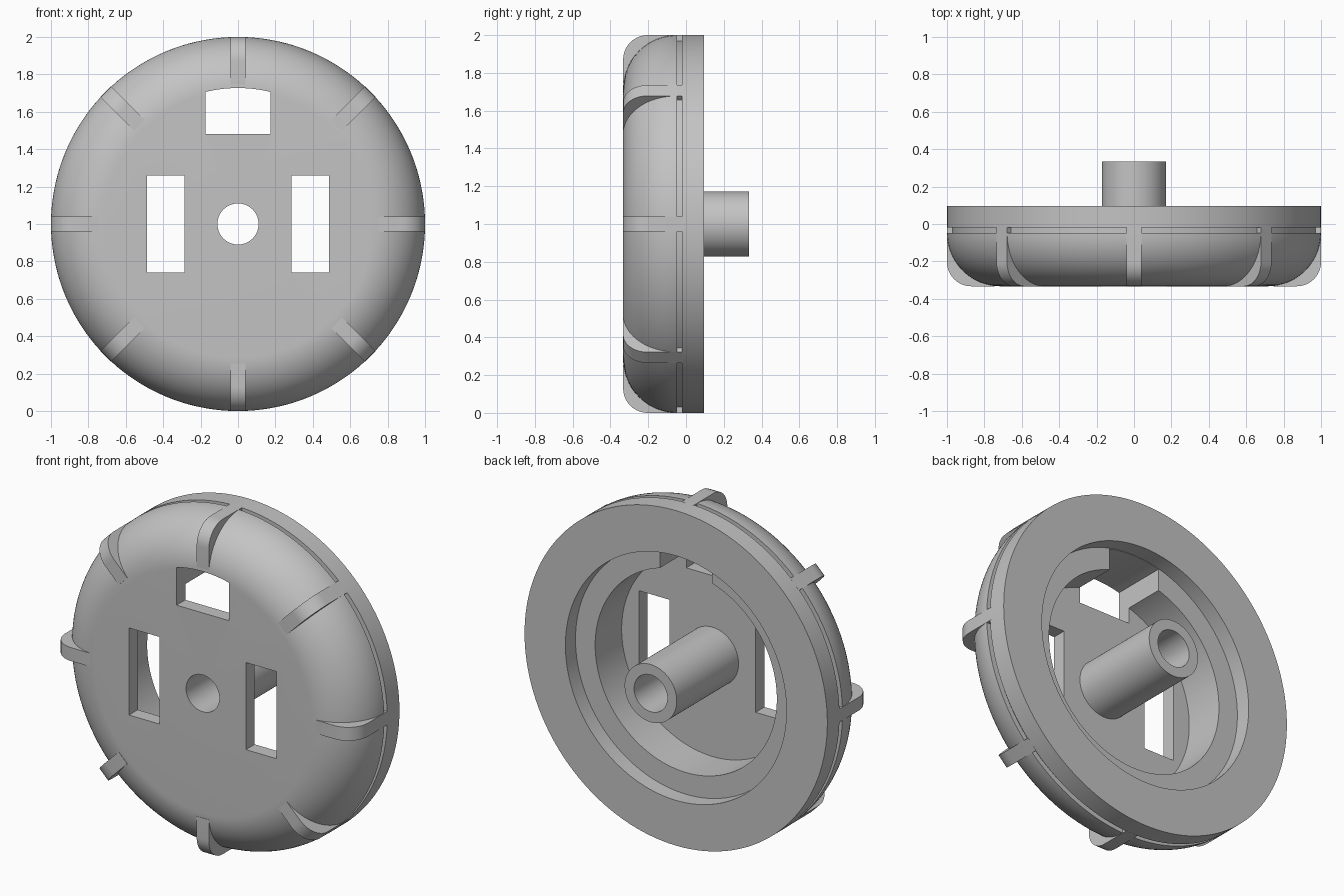
import bpy, bmesh, math
from mathutils import Matrix, Vector

if "Cube" in bpy.data.objects:
    bpy.data.objects.remove(bpy.data.objects["Cube"], do_unlink=True)

CENTRE = Vector((0, 0, 1))
SEGMENTS = 144
FRONT, BACK = -0.333, 0.095

grey = bpy.data.materials.new("plain grey")
grey.use_nodes = True
colour = (0.55, 0.55, 0.55, 1)
grey.diffuse_color = colour
grey.node_tree.nodes["Principled BSDF"].inputs["Base Color"].default_value = colour


def finish(name, bm):
    bmesh.ops.recalc_face_normals(bm, faces=bm.faces[:])
    mesh = bpy.data.meshes.new(name)
    bm.to_mesh(mesh)
    bm.free()
    mesh.materials.append(grey)
    obj = bpy.data.objects.new(name, mesh)
    bpy.context.collection.objects.link(obj)
    return obj


def arc(cx, cy, radius, start, end, steps):
    angles = [math.radians(start + (end - start) * i / steps) for i in range(steps + 1)]
    return [(cx + radius * math.cos(a), cy + radius * math.sin(a)) for a in angles]


def lathe(name, profile):
    """Spin a closed (radius, y) profile around the wheel axle."""
    bm = bmesh.new()
    rings = []
    for i in range(SEGMENTS):
        a = math.tau * i / SEGMENTS
        rings.append([bm.verts.new((r * math.sin(a), y, 1 + r * math.cos(a)))
                      for r, y in profile])
    n = len(profile)
    for i, ring in enumerate(rings):
        after = rings[(i + 1) % SEGMENTS]
        for j in range(n):
            k = (j + 1) % n
            bm.faces.new((ring[j], ring[k], after[k], after[j]))
    return finish(name, bm)


def prism(name, points, direction):
    """Extrude a flat outline of 3D points along a direction."""
    bm = bmesh.new()
    face = bm.faces.new([bm.verts.new(p) for p in points])
    grown = bmesh.ops.extrude_face_region(bm, geom=[face])["geom"]
    bmesh.ops.translate(bm, vec=direction,
                        verts=[v for v in grown if isinstance(v, bmesh.types.BMVert)])
    return finish(name, bm)


def cut(target, cutter):
    mod = target.modifiers.new("cut", 'BOOLEAN')
    mod.operation = 'DIFFERENCE'
    mod.solver = 'EXACT'
    mod.object = cutter
    bpy.context.view_layer.objects.active = target
    bpy.ops.object.modifier_apply(modifier=mod.name)
    bpy.data.objects.remove(cutter, do_unlink=True)


# Wheel body: hollow stem, stepped cavity, rim groove and rounded front edge
round_r = 0.285
profile = [(0.11, -FRONT), (0.172, -FRONT), (0.172, -0.25), (0.6, -0.25),
           (0.6, 0), (0.73, 0), (0.73, BACK), (1, BACK),
           (1, -0.02), (0.97, -0.02), (0.97, FRONT + round_r)]
profile += arc(1 - round_r, FRONT + round_r, round_r, 0, -90, 20)
profile += [(0.11, FRONT)]
body = lathe("wheel_body", profile)

# Side windows through the front plate
for side in (-1, 1):
    outline = [(side * x, -0.5, z) for x, z in
               ((0.285, 0.74), (0.487, 0.74), (0.487, 1.26), (0.285, 1.26))]
    cut(body, prism("window_cutter", outline, (0, 0.4, 0)))

# Upper slot with a curved top, passing through the plate and the inner ledge
half, top_r = 0.173, 0.727
spread = math.degrees(math.asin(half / top_r))
outline = [(-half, 1.48), (half, 1.48)] + arc(0, 1, top_r, 90 - spread, 90 + spread, 16)
cut(body, prism("slot_cutter", [(x, -0.5, z) for x, z in outline], (0, 0.55, 0)))

# Eight cross ribs over the rounded edge, bridging the groove
width, corner = 0.08, 0.13
rib_outline = [(0.745, -0.015), (1, -0.015)]
rib_outline += arc(1 - corner, FRONT + corner, corner, 0, -90, 10)
rib_outline += [(0.745, FRONT)]
ribs = []
for i in range(8):
    turn = Matrix.Rotation(math.tau * i / 8, 3, 'Y')
    points = [CENTRE + turn @ Vector((-width / 2, y, r)) for r, y in rib_outline]
    ribs.append(prism(f"rib_{i + 1}", points, turn @ Vector((width, 0, 0))))

# Smooth the curved surfaces and keep the edges crisp
bpy.ops.object.select_all(action='DESELECT')
for obj in [body] + ribs:
    obj.select_set(True)
bpy.context.view_layer.objects.active = body
bpy.ops.object.shade_smooth_by_angle(angle=math.radians(30))
